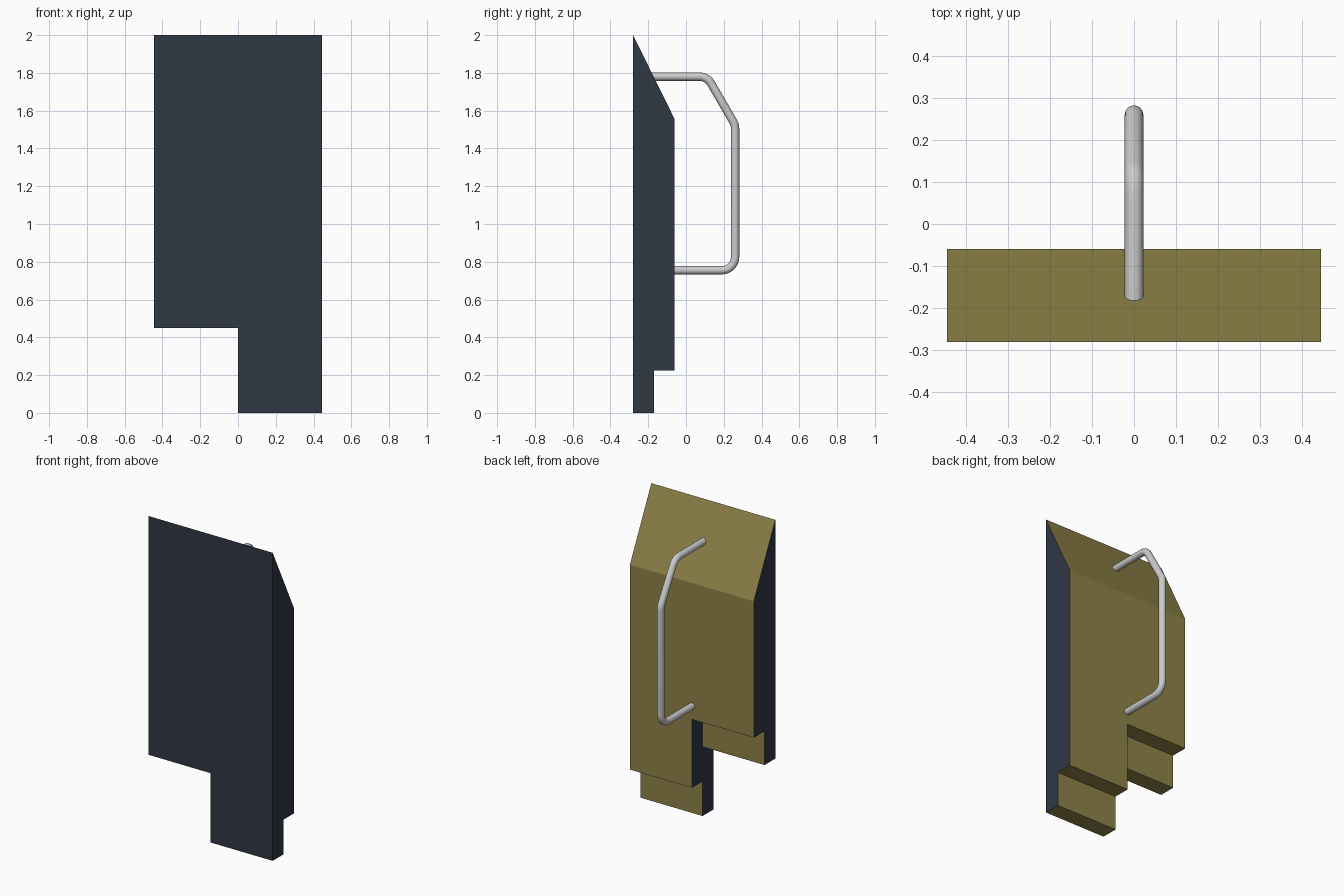
import bpy, bmesh, math
from mathutils import Vector

if "Cube" in bpy.data.objects:
    bpy.data.objects.remove(bpy.data.objects["Cube"])

HALF_W = 0.445
FRONT, STEP, BACK = -0.28, -0.17, -0.06


def material(name, rgb):
    m = bpy.data.materials.new(name)
    m.diffuse_color = (*rgb, 1)
    m.use_nodes = True
    m.node_tree.nodes["Principled BSDF"].inputs["Base Color"].default_value = m.diffuse_color
    return m


def prism(name, profile, x0, x1):
    """Extrude a (y, z) profile along x."""
    bm = bmesh.new()
    face = bm.faces.new([bm.verts.new((x0, y, z)) for y, z in profile])
    ext = bmesh.ops.extrude_face_region(bm, geom=[face])
    moved = [v for v in ext["geom"] if isinstance(v, bmesh.types.BMVert)]
    bmesh.ops.translate(bm, verts=moved, vec=(x1 - x0, 0, 0))
    bmesh.ops.recalc_face_normals(bm, faces=bm.faces)
    me = bpy.data.meshes.new(name)
    bm.to_mesh(me)
    bm.free()
    ob = bpy.data.objects.new(name, me)
    bpy.context.collection.objects.link(ob)
    return ob


def rounded_path(points, radius, steps=6):
    """Replace each inner corner of a polyline with an arc."""
    pts = [Vector(p) for p in points]
    out = [pts[0]]
    for a, p, b in zip(pts, pts[1:], pts[2:]):
        u, v = (a - p).normalized(), (b - p).normalized()
        half = u.angle(v) / 2
        bis = (u + v).normalized()
        centre = p + bis * radius / math.sin(half)
        sweep = math.pi / 2 - half
        side = (u - v).normalized()
        for i in range(steps + 1):
            t = sweep * (1 - 2 * i / steps)
            out.append(centre + radius * (side * math.sin(t) - bis * math.cos(t)))
    out.append(pts[-1])
    return out


# Panel: bevelled top, rebated bottom edge
panel = prism("panel", [(FRONT, 0), (STEP, 0), (STEP, 0.225), (BACK, 0.225),
                        (BACK, 1.555), (FRONT, 2)], -HALF_W, HALF_W)

# Notch under the left half, with the same rebate higher up
cutter = prism("notch_cutter", [(-0.5, -0.2), (0.2, -0.2), (0.2, 0.67),
                                (STEP, 0.67), (STEP, 0.45), (-0.5, 0.45)], -0.7, 0)
cutter.hide_render = True
mod = panel.modifiers.new("notch", 'BOOLEAN')
mod.operation = 'DIFFERENCE'
mod.solver = 'EXACT'
mod.object = cutter
bpy.context.view_layer.objects.active = panel
bpy.ops.object.modifier_apply(modifier=mod.name)
bpy.data.objects.remove(cutter)

# Dark front and sides, olive back, slope and undersides
panel.data.materials.clear()
panel.data.materials.append(material("dark_blue", (0.03, 0.04, 0.06)))
panel.data.materials.append(material("olive", (0.27, 0.225, 0.065)))
for p in panel.data.polygons:
    n = p.normal
    p.material_index = 0 if abs(n.x) > 0.5 or n.y < -0.5 else 1
    p.use_smooth = False

# Handle: bent round bar on the back
path = rounded_path([(0, -0.2, 1.78), (0, 0.112, 1.78), (0, 0.26, 1.525),
                     (0, 0.26, 0.755), (0, -0.09, 0.755)], 0.07)
curve = bpy.data.curves.new("handle", 'CURVE')
curve.dimensions = '3D'
curve.bevel_depth = 0.022
curve.bevel_resolution = 6
curve.use_fill_caps = True
spline = curve.splines.new('POLY')
spline.points.add(len(path) - 1)
for sp, co in zip(spline.points, path):
    sp.co = (*co, 1)
spline.use_smooth = True
handle = bpy.data.objects.new("handle", curve)
bpy.context.collection.objects.link(handle)

# Turn the handle into a mesh with smooth walls
bpy.ops.object.select_all(action='DESELECT')
handle.select_set(True)
bpy.context.view_layer.objects.active = handle
bpy.ops.object.convert(target='MESH')
bpy.ops.object.shade_smooth_by_angle(angle=math.radians(40))
